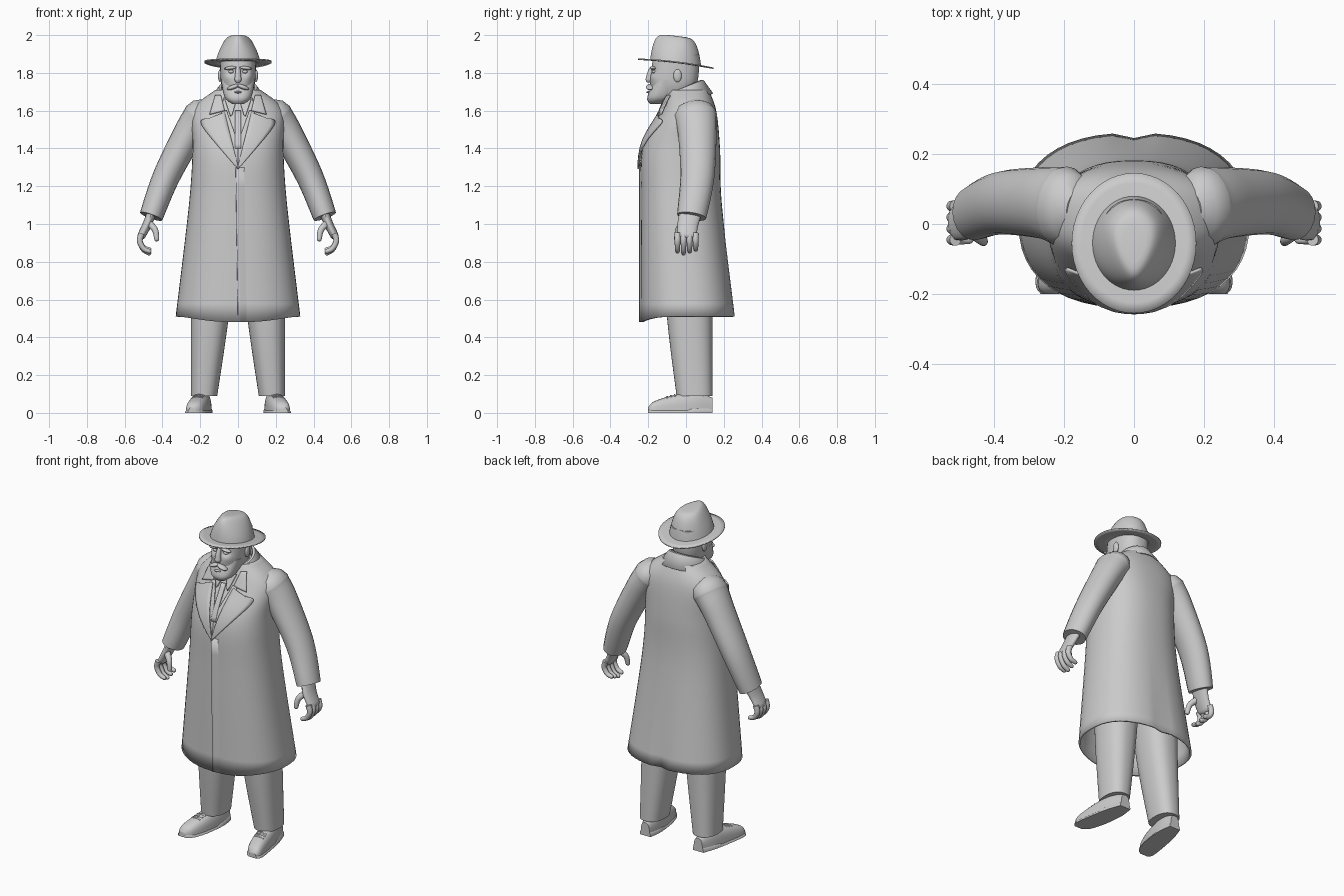
import bpy, bmesh, math
from mathutils import Vector, Matrix

cube = bpy.data.objects.get("Cube")
if cube:
    bpy.data.objects.remove(cube, do_unlink=True)

colour = (.6, .6, .6, 1)
grey = bpy.data.materials.new("plain grey")
grey.use_nodes = True
grey.diffuse_color = colour
grey.node_tree.nodes["Principled BSDF"].inputs["Base Color"].default_value = colour
parts = []


def finish(name, bm, mirror=False, thick=0, offset=0):
    bmesh.ops.remove_doubles(bm, verts=bm.verts, dist=.0002)
    bmesh.ops.recalc_face_normals(bm, faces=bm.faces)
    mesh = bpy.data.meshes.new(name)
    bm.to_mesh(mesh)
    bm.free()
    mesh.materials.append(grey)
    part = bpy.data.objects.new(name, mesh)
    bpy.context.scene.collection.objects.link(part)
    if thick:
        solid = part.modifiers.new("thickness", 'SOLIDIFY')
        solid.thickness, solid.offset = thick, offset
    if mirror:
        part.modifiers.new("mirror", 'MIRROR').use_mirror_merge = False
    parts.append(part)


def skin(name, rings, closed=True, caps=(True, True), **options):
    """Bridge a list of point rings into a surface."""
    bm = bmesh.new()
    rows = [[bm.verts.new(point) for point in ring_points] for ring_points in rings]
    count = len(rows[0])
    for low, high in zip(rows, rows[1:]):
        for i in range(count if closed else count - 1):
            j = (i + 1) % count
            bm.faces.new((low[i], low[j], high[j], high[i]))
    for row, cap in zip((rows[0], rows[-1]), caps):
        if cap and closed:
            bm.faces.new(row)
    finish(name, bm, **options)


def spline(keys, steps=6):
    """Smooth rows of any width passing through the key rows."""
    keys = [Vector(key) for key in keys]
    last = len(keys) - 1
    rows = []
    for i in range(last):
        a, b, c, d = keys[max(i - 1, 0)], keys[i], keys[i + 1], keys[min(i + 2, last)]
        for step in range(steps):
            t = step / steps
            bend = (c - a) * t + (a * 2 - b * 5 + c * 4 - d) * t ** 2 + (b * 3 - a - c * 3 + d) * t ** 3
            rows.append(b + bend / 2)
    return rows + [keys[-1]]


def sample(rows, value):
    """Linear lookup in rows sorted by their first entry."""
    value = min(max(value, rows[0][0]), rows[-1][0])
    for low, high in zip(rows, rows[1:]):
        if value <= high[0]:
            return low + (high - low) * ((value - low[0]) / (high[0] - low[0]))
    return rows[-1]


def turn(count):
    return [math.tau * i / count for i in range(count)]


def power(value, exponent):
    return math.copysign(abs(value) ** exponent, value)


def ring(z, half, front, back, centre=0, square=2.4):
    """Horizontal superellipse between a front y and a back y."""
    middle, depth = (front + back) / 2, (back - front) / 2
    return [Vector((centre + half * power(math.cos(t), 2 / square),
                    middle + depth * power(math.sin(t), 2 / square), z)) for t in turn(48)]


def tube(name, path, start, end, flat=1, domed=(False, True), **options):
    """Tapered tube on a smooth path; flat widens it along y."""
    points = spline(path)
    last = len(points) - 1
    stations = [(p, start + (end - start) * i / last) for i, p in enumerate(points)]
    head = (points[0] - points[1]).normalized() * start
    tail = (points[-1] - points[-2]).normalized() * end
    for reach, shrink in ((.5, .85), (.85, .5)):
        if domed[0]:
            stations.insert(0, (points[0] + head * reach, start * shrink))
        if domed[1]:
            stations.append((points[-1] + tail * reach, end * shrink))
    rings = []
    for i, (centre, radius) in enumerate(stations):
        before, after = stations[max(i - 1, 0)], stations[min(i + 1, len(stations) - 1)]
        along = (after[0] - before[0]).normalized()
        wide = (Vector((0, 1, 0)) - along * along.y).normalized()
        thin = wide.cross(along)
        rings.append([centre + (thin * math.cos(t) + wide * math.sin(t) * flat) * radius for t in turn(20)])
    skin(name, rings, **options)


def ball(name, centre, size, tilt=0, mirror=True):
    bm = bmesh.new()
    place = Matrix.Translation(centre) @ Matrix.Rotation(tilt, 4, 'Y') @ Matrix.Diagonal((*size, 1))
    bmesh.ops.create_uvsphere(bm, u_segments=20, v_segments=12, radius=1, matrix=place)
    finish(name, bm, mirror=mirror)


# Coat body (z, half width, front y, back y) with a dipped front hem and a back vent
coat = spline([(.51, .33, -.24, .26), (1.1, .26, -.24, .19), (1.4, .24, -.23, .18),
               (1.6, .24, -.13, .16), (1.71, .12, -.09, .12)])
rings = [ring(*row) for row in coat]
for level, points in enumerate(rings):
    for p in points:
        if level == 0 and p.y < 0:
            p.z -= .03 * (p.y / .24) ** 4
        if abs(p.x) < .001 and p.y > 0 and p.z < 1:
            p.y -= .03 * (1 - p.z)
skin("coat_body", rings, caps=(False, True), thick=.012, offset=-1)


def coat_front(x, z):
    half, front, back = sample(coat, z)[1:]
    bulge = (1 - min(abs(x / half), .99) ** 2.4) ** (1 / 2.4)
    return (front + back) / 2 - (back - front) / 2 * bulge


def panel(name, inner, outer, lift=.008, tuck=0, mirror=True):
    """Cloth lying on the coat front between two (x, z) edges; tuck buries the outer edge."""
    rows = []
    for a, b in zip(spline(inner), spline(outer)):
        row = []
        for j in range(7):
            x, z = a.lerp(b, j / 6)
            row.append(Vector((x, coat_front(x, z) - lift + tuck * j / 6, z)))
        rows.append(row)
    skin(name, rows, closed=False, mirror=mirror, thick=.008)


# Front overlap, lapels, waistcoat, shirt collar and tie
panel("front_flap", [(-.012, 1.3), (0, .48)], [(.07, 1.3), (.08, .49)], lift=.004, tuck=.015, mirror=False)
panel("lapel", [(.07, 1.59), (.05, 1.51), (0, 1.31)], [(.15, 1.56), (.19, 1.52), (0, 1.29)], lift=.013)
panel("collar_front", [(.09, 1.68), (.07, 1.6)], [(.12, 1.68), (.15, 1.58)], lift=.013)
panel("waistcoat", [(.06, 1.6), (0, 1.43)], [(.09, 1.6), (0, 1.3)], lift=.005)
panel("shirt_collar", [(.01, 1.65), (.03, 1.58)], [(.07, 1.66), (.04, 1.57)], lift=.012)
panel("tie", [(-.015, 1.6), (-.015, 1.4)], [(.015, 1.6), (.015, 1.4)], mirror=False)

# Turned collar round the back of the neck
rows = []
for i in range(31):
    t = math.radians(140 * (i / 15 - 1))
    rows.append([Vector((reach * math.sin(t), reach * math.cos(t) - .01, z + .04 * math.cos(t)))
                 for reach, z in ((.08, 1.66), (.09, 1.72), (.1, 1.72), (.15, 1.65))])
skin("coat_collar", rows, closed=False, thick=.008)

# Sleeves
tube("sleeve", [(.2, .05, 1.57), (.26, .06, 1.48), (.38, .06, 1.25), (.46, .03, 1.04)],
     .092, .062, flat=1.25, domed=(True, False), mirror=True)

# Hands with curled fingers
tube("palm", [(.45, .03, 1.08), (.48, .01, 1), (.51, .005, .94)], .026, .022, flat=2.3, mirror=True)
for i in range(4):
    y = .032 * i - .045
    curl = .01 * abs(i - 1)
    tube("finger", [(.51, y, .95), (.52, y, .91), (.5, y, .865 + curl / 2), (.47, y, .845 + curl)],
         .017, .012, mirror=True)
tube("thumb", [(.48, -.01, 1.01), (.44, -.04, .97), (.43, -.05, .92)], .02, .013, mirror=True)

# Trousers (z, half width, front y, back y, centre x)
trousers = spline([(.09, .07, -.05, .14, .18), (.5, .1, -.1, .14, .15), (.9, .12, -.12, .14, .13)])
skin("trouser_leg", [ring(*row) for row in trousers], mirror=True)

# Shoes (y, centre x, half width, height), toes turned out
shoe = spline([(-.2, .24, .02, .03), (-.17, .23, .045, .06), (-.08, .21, .055, .09),
               (.05, .19, .05, .11), (.14, .18, .03, .08)])


def shoe_shell(name, base, grow, height):
    rings = []
    for y, centre, half, top in shoe:
        rise = height(y, top) - base
        rings.append([Vector((centre + (half + grow) * power(math.cos(t), .7), y,
                              base + rise * max(0, math.sin(t)) ** .75)) for t in turn(24)])
    skin(name, rings, mirror=True)


shoe_shell("shoe_upper", .01, 0, lambda y, top: top)
shoe_shell("shoe_sole", 0, .006, lambda y, top: .035 if y > .03 else .02)
for y in (-.06, -.08, -.1):
    _, centre, half, top = sample(shoe, y)
    tube("shoelace", [(centre + side * half / 2, y, top - .006 * abs(side)) for side in (-1, 0, 1)],
         .005, .005, mirror=True)

# Head with eye sockets and cheekbones
rings = []
for row in spline([(1.66, .06, -.16, 0), (1.75, .09, -.19, .06), (1.9, .095, -.17, .07)], steps=16):
    points = ring(*row)
    for p in points:
        if p.y < -.08:
            socket = Vector((abs(p.x) - .036, (p.z - 1.806) * 1.5)).length / .02
            cheek = Vector((abs(p.x) - .055, p.z - 1.775)).length / .02
            p.y += .016 * math.exp(-socket ** 2) - .006 * math.exp(-cheek ** 2)
    rings.append(points)
skin("head", rings)
tube("neck", [(0, .01, 1.58), (0, -.02, 1.76)], .075, .07)
tube("nose", [(0, -.18, 1.83), (0, -.19, 1.8), (0, -.195, 1.765)], .01, .019, mirror=False)
ball("eye", (.036, -.167, 1.806), (.015, .013, .009))
ball("brow", (.04, -.174, 1.826), (.034, .016, .009), tilt=.12)
ball("ear", (.095, -.045, 1.785), (.011, .022, .034))

# Beard and moustache
beard = spline([(1.635, .03, -.19, -.14), (1.67, .07, -.205, -.07), (1.76, .09, -.17, -.03)])
skin("beard", [ring(*row) for row in beard])
ball("moustache", (.026, -.19, 1.725), (.034, .022, .012), tilt=.35)
ball("lower_lip", (0, -.198, 1.698), (.02, .012, .006), mirror=False)


# Hat: ovals on a tilted plane, crown pinched towards the front
def hat_ring(half, depth, height, pinch=0):
    points = ring(0, half, -.055 - depth, depth - .055, square=2)
    for p in points:
        p.z = 1.842 - .12 * p.y + .3 * p.x ** 2 + height
        p.x *= 1 - pinch * min(max(-p.y / .15, 0), 1)
    return points


skin("hat_brim", [hat_ring(.178 * s, .2 * s, .01 * (1 - s)) for s in (.5, .7, .85, 1)],
     caps=(False, False), thick=.007)
rings = []
for i in range(13):
    rise, close = math.sin(i * math.pi / 25), math.cos(i * math.pi / 25) ** .3
    rings.append(hat_ring(.12 * close * (1 - .25 * rise), .135 * close * (1 - .1 * rise),
                          .147 * rise, pinch=.5 * rise ** 2))
skin("hat_crown", rings, caps=(False, True))

# Smooth shading with kept creases
bpy.ops.object.select_all(action='DESELECT')
for part in parts:
    part.select_set(True)
bpy.context.view_layer.objects.active = parts[0]
bpy.ops.object.shade_smooth_by_angle(angle=math.radians(40))
